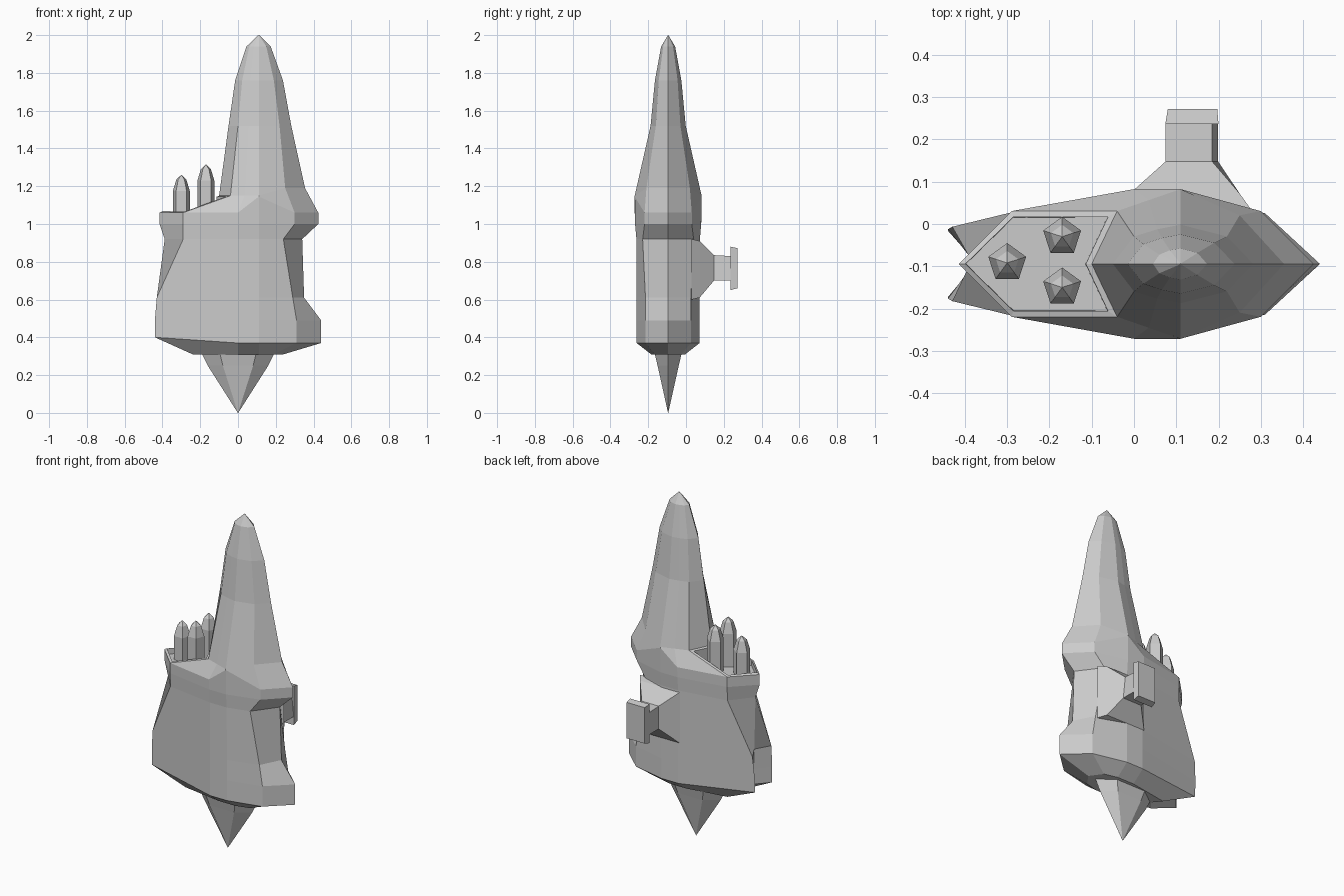
import bpy, bmesh, math

if "Cube" in bpy.data.objects:
    bpy.data.objects.remove(bpy.data.objects["Cube"])

CY = -0.0945  # y of the main symmetry plane


def finish(name, bm):
    bmesh.ops.remove_doubles(bm, verts=bm.verts, dist=1e-5)
    bmesh.ops.recalc_face_normals(bm, faces=bm.faces)
    mesh = bpy.data.meshes.new(name)
    bm.to_mesh(mesh)
    bm.free()
    ob = bpy.data.objects.new(name, mesh)
    bpy.context.collection.objects.link(ob)
    return ob


def loft(rings):
    """Skin a stack of equal-length rings; returns bmesh and rows of side faces."""
    bm = bmesh.new()
    rows = [[bm.verts.new(p) for p in r] for r in rings]
    n = len(rings[0])
    faces = [[bm.faces.new((a[i], a[(i + 1) % n], b[(i + 1) % n], b[i])) for i in range(n)]
             for a, b in zip(rows, rows[1:])]
    bm.faces.new(rows[0])
    bm.faces.new(rows[-1])
    return bm, faces


def mirrored(half):
    """Half outline from left tip to right tip, reflected across the symmetry plane."""
    full = list(half) + [(x, -y, z) for x, y, z in half[-2:0:-1]]
    return [(x, y + CY, z) for x, y, z in full]


# Main body: z, left tip x, left corner x, y, flank y, right corner x, y, right tip x
body = [
    (0.31, -0.20, -0.24, 0.05, 0.09, 0.19, 0.07, 0.24),
    (0.37, -0.37, -0.44, 0.078, 0.167, 0.31, 0.12, 0.44),
    (0.49, -0.375, -0.44, 0.082, 0.167, 0.31, 0.12, 0.44),
    (0.61, -0.38, -0.43, 0.088, 0.167, 0.29, 0.12, 0.35),
    (0.92, -0.388, -0.29, 0.122, 0.168, 0.24, 0.135, 0.34),
    (1.00, -0.415, -0.29, 0.125, 0.175, 0.30, 0.125, 0.425),
    (1.06, -0.415, -0.29, 0.125, 0.177, 0.30, 0.125, 0.425),
]
rings = []
for z, lt, lx, ly, my, rx, ry, rt in body:
    zl = 0.40 if z == 0.37 else z
    zm = 1.145 if z == 1.06 else z
    rings.append(mirrored([(lt, 0, zl), (lx, ly, zl), (0, my, z),
                           (0.11, my, zm), (rx, ry, z), (rt, 0, z)]))

# Spire rising from the right half of the body
rings.append(mirrored([(-0.10, 0, 1.15), (-0.04, 0.125, 1.15), (0.035, 0.151, 1.15),
                       (0.11, 0.177, 1.15), (0.25, 0.115, 1.19), (0.355, 0, 1.19)]))
spire = [
    (1.52, -0.05, 0.0, 0.065, 0.093, 0.22, 0.065, 0.282),
    (1.76, -0.015, 0.022, 0.047, 0.07, 0.19, 0.05, 0.238),
    (1.94, 0.045, 0.06, 0.022, 0.037, 0.15, 0.026, 0.173),
]
for z, lt, lx, ly, my, rx, ry, rt in spire:
    rings.append(mirrored([(lt, 0, z), (lx, ly, z), ((lx + 0.11) / 2, (ly + my) / 2 + 0.003, z),
                           (0.11, my, z), (rx, ry, z), (rt, 0, z)]))
rings.append(mirrored([(0.11 + dx, 0.001 if 0 < i < 5 else 0, 2.0)
                       for i, dx in enumerate((-.002, -.001, -.0005, .0005, .001, .002))]))
bm, faces = loft(rings)

# Sunken tray on the left shoulder
bmesh.ops.recalc_face_normals(bm, faces=bm.faces)
tray = [faces[len(body) - 1][0], faces[len(body) - 1][-1]]
bmesh.ops.inset_region(bm, faces=tray, thickness=0.014, use_even_offset=True)
bmesh.ops.inset_region(bm, faces=tray, thickness=0.001, use_even_offset=True)
for v in {v for f in tray for v in f.verts}:
    v.co.z = 1.035
finish("tower_body", bm)

# Bottom spike
spike = []
for z, a, b in ((0.33, 0.20, 0.075), (0.25, 0.16, 0.056), (0.0, 0.001, 0.0005)):
    spike.append(mirrored([(-a, 0, z), (-a / 2, b, z), (a / 2, b, z), (a, 0, z)]))
finish("bottom_spike", loft(spike)[0])

# Three five-sided pegs in the tray
for i, (x, y, top) in enumerate(((-0.30, -0.092, 1.26), (-0.17, -0.03, 1.315), (-0.17, -0.15, 1.315))):
    peg = [[(x + r * math.cos(math.radians(90 + 72 * k)),
             y + r * math.sin(math.radians(90 + 72 * k)), z) for k in range(5)]
           for r, z in ((0.047, 1.03), (0.047, top - 0.085), (0.028, top - 0.025), (0.001, top))]
    finish(f"peg_{i + 1}", loft(peg)[0])


# Knob at the back: y, x range, z range
def knob_ring(y, x0, x1, z0, z1, flare=0.0):
    return [(x0, y, z0), (x1 + flare, y, z0), (x1, y, z1), (x0, y, z1)]


finish("knob_stem", loft([
    knob_ring(0.03, -0.03, 0.28, 0.60, 0.92),
    knob_ring(0.072, -0.01, 0.25, 0.61, 0.91),
    knob_ring(0.148, 0.075, 0.185, 0.70, 0.835, 0.014),
    knob_ring(0.24, 0.075, 0.185, 0.70, 0.83, 0.014)])[0])
finish("knob_plate", loft([
    knob_ring(0.236, 0.074, 0.20, 0.65, 0.88),
    knob_ring(0.272, 0.08, 0.197, 0.66, 0.872)])[0])
